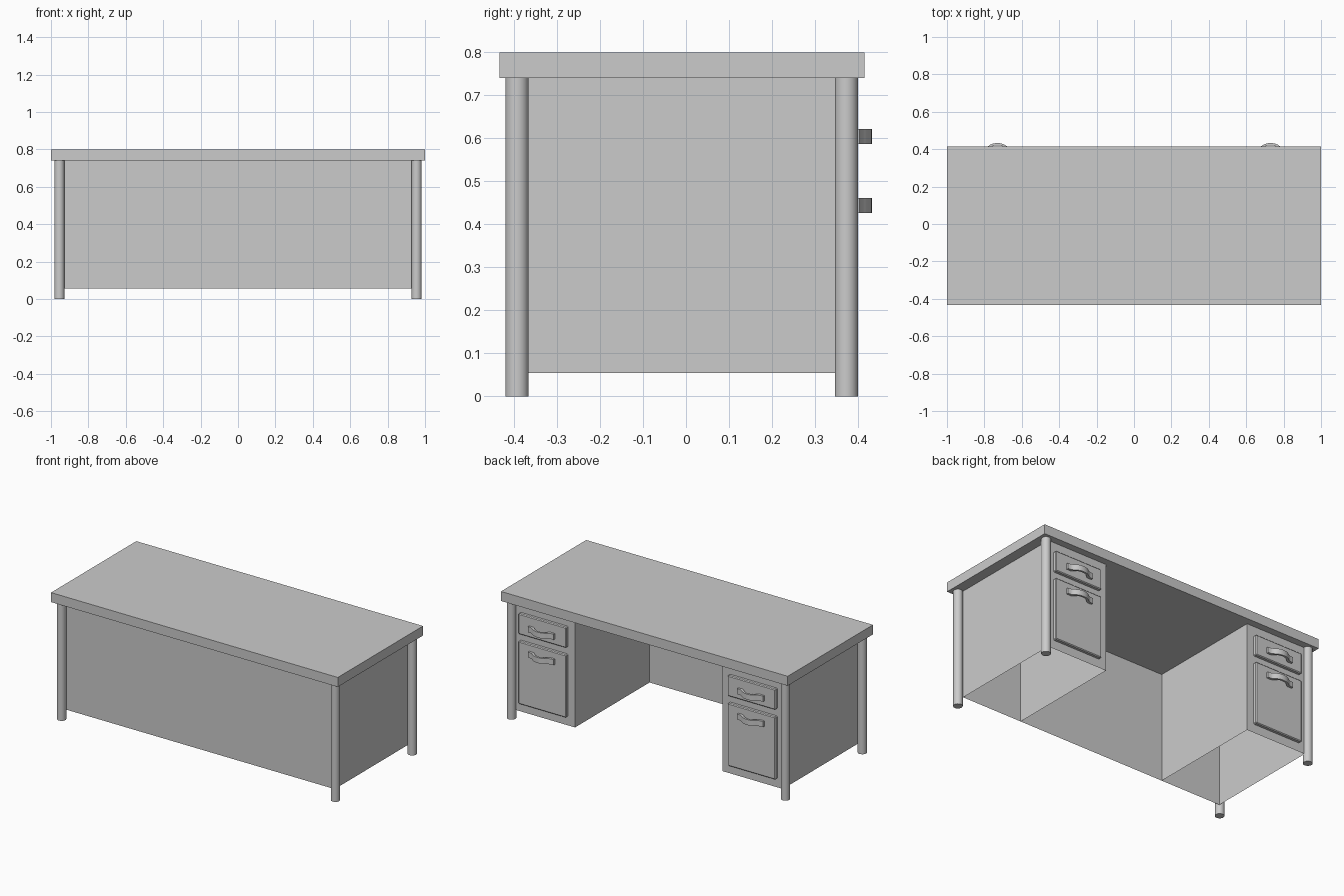
import bpy, bmesh
from mathutils import Vector

if "Cube" in bpy.data.objects:
    bpy.data.objects.remove(bpy.data.objects["Cube"])


def make_object(name, bm):
    mesh = bpy.data.meshes.new(name)
    bm.to_mesh(mesh)
    bm.free()
    obj = bpy.data.objects.new(name, mesh)
    bpy.context.collection.objects.link(obj)
    return obj


def box(name, lo, hi, bevel=0):
    lo, hi = Vector(lo), Vector(hi)
    bm = bmesh.new()
    bmesh.ops.create_cube(bm, size=1)
    bmesh.ops.scale(bm, vec=hi - lo, verts=bm.verts)
    bmesh.ops.translate(bm, vec=(lo + hi) / 2, verts=bm.verts)
    obj = make_object(name, bm)
    if bevel:
        mod = obj.modifiers.new("bevel", 'BEVEL')
        mod.width, mod.segments = bevel, 1
    return obj


def smooth(obj, angle=0.6):
    bpy.ops.object.select_all(action='DESELECT')
    obj.select_set(True)
    bpy.context.view_layer.objects.active = obj
    bpy.ops.object.shade_smooth_by_angle(angle=angle)


# Desktop slab
box("desktop", (-1, -0.434, 0.74), (1, 0.415, 0.80))

# Thin panels: modesty panel and both open-bottomed pedestals as one folded sheet
outline = [(-0.515, -0.372), (-0.515, 0.37), (-0.935, 0.37), (-0.935, -0.372),
           (0.935, -0.372), (0.935, 0.37), (0.515, 0.37), (0.515, -0.372)]
bm = bmesh.new()
low = [bm.verts.new((x, y, 0.055)) for x, y in outline]
high = [bm.verts.new((x, y, 0.74)) for x, y in outline]
for i in range(len(outline) - 1):
    bm.faces.new((low[i], low[i + 1], high[i + 1], high[i]))
make_object("pedestal_panels", bm)

# Round corner legs
for sx, side in ((-1, "left"), (1, "right")):
    for y, end in ((-0.393, "front"), (0.373, "back")):
        bm = bmesh.new()
        bmesh.ops.create_cone(bm, cap_ends=True, segments=24,
                              radius1=0.027, radius2=0.027, depth=0.74)
        bmesh.ops.translate(bm, vec=(sx * 0.955, y, 0.37), verts=bm.verts)
        smooth(make_object(f"{end}_{side}_leg", bm))

# Bowed handle: half of the outer and inner edges seen from above, then mirrored
OUTER = [(0.090, 0.404), (0.070, 0.405), (0.060, 0.409), (0.050, 0.416),
         (0.037, 0.425), (0.020, 0.431), (0, 0.433)]
INNER = [(0.090, 0.390), (0.062, 0.390), (0.053, 0.395), (0.043, 0.404),
         (0.033, 0.413), (0.018, 0.419), (0, 0.421)]


def handle(name, cx, z0, z1):
    bm = bmesh.new()
    rows = []
    for half in (OUTER, INNER):
        full = half + [(-x, y) for x, y in half[-2::-1]]
        for z in (z0, z1):
            rows.append([bm.verts.new((cx + x, y, z)) for x, y in full])
    ol, oh, il, ih = rows
    for i in range(len(ol) - 1):
        for a, b in ((ol, oh), (oh, ih), (ih, il), (il, ol)):
            bm.faces.new((a[i], a[i + 1], b[i + 1], b[i]))
    for i in (0, -1):
        bm.faces.new((ol[i], oh[i], ih[i], il[i]))
    bmesh.ops.recalc_face_normals(bm, faces=bm.faces)
    smooth(make_object(name, bm))


# Drawer fronts and their handles on both pedestals
for sx, side in ((-1, "left"), (1, "right")):
    cx = sx * 0.73
    for part, z0, z1, hz in (("upper", 0.55, 0.68, 0.587), ("lower", 0.11, 0.505, 0.427)):
        box(f"{side}_{part}_drawer", (cx - 0.167, 0.365, z0), (cx + 0.167, 0.391, z1), 0.005)
        handle(f"{side}_{part}_handle", cx, hz, hz + 0.035)
